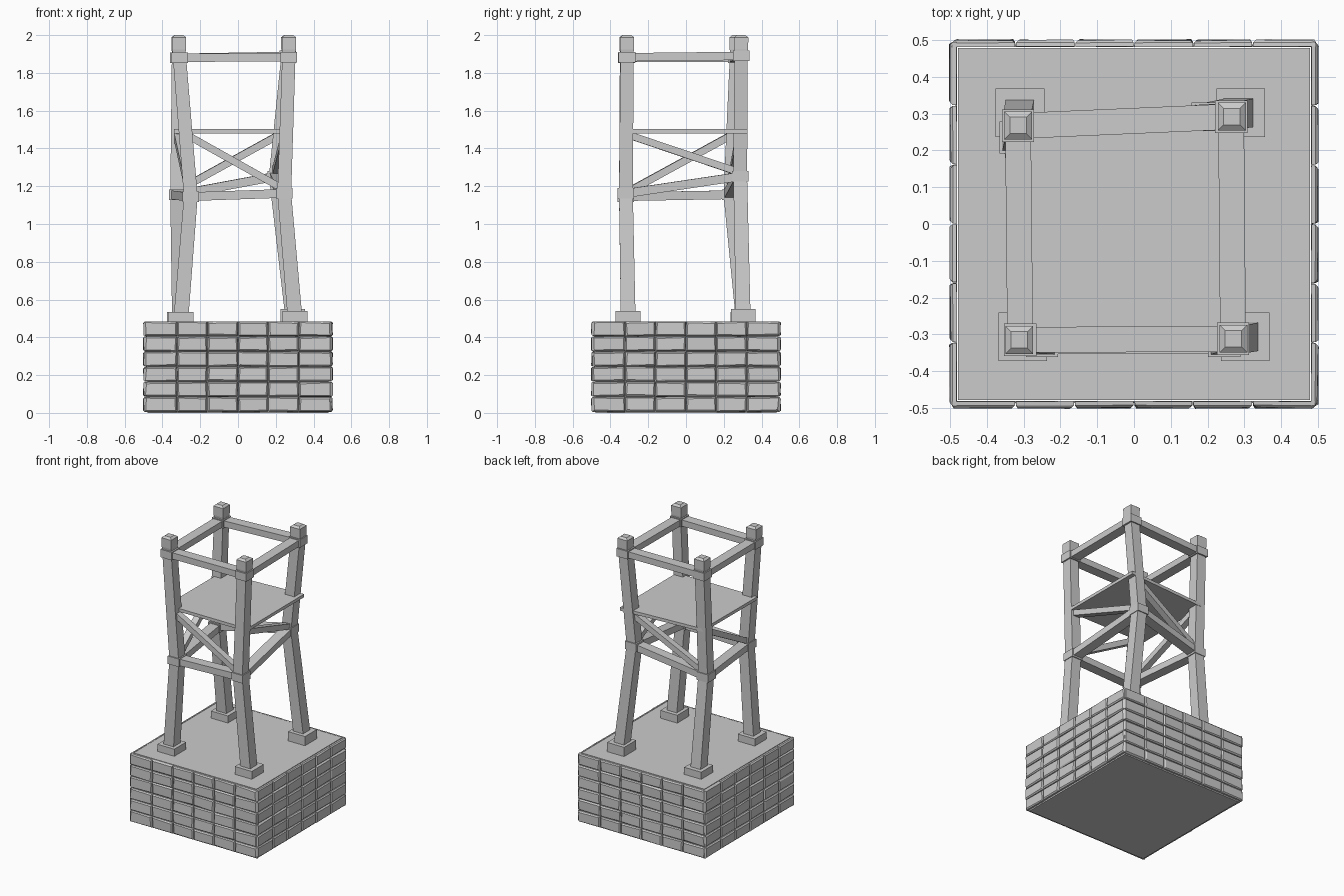
import bpy, random
from math import pi
from mathutils import Vector, Matrix

if "Cube" in bpy.data.objects:
    bpy.data.objects.remove(bpy.data.objects["Cube"])

random.seed(4)


def mesh_object(name, verts, faces):
    me = bpy.data.meshes.new(name)
    me.from_pydata([tuple(v) for v in verts], [], faces)
    ob = bpy.data.objects.new(name, me)
    bpy.context.collection.objects.link(ob)
    return ob


def ring_faces(n, o=0):
    """Faces of a capped stack of n four-sided rings."""
    faces = [(o + 3, o + 2, o + 1, o), tuple(o + 4 * (n - 1) + k for k in range(4))]
    for i in range(n - 1):
        for k in range(4):
            a, b = o + 4 * i + k, o + 4 * i + (k + 1) % 4
            faces.append((a, b, b + 4, a + 4))
    return faces


def square(c, w):
    h = w / 2
    return [Vector((c[0] + sx * h, c[1] + sy * h, c[2]))
            for sx, sy in ((-1, -1), (1, -1), (1, 1), (-1, 1))]


def stack(name, sections):
    """Loft of level squares: (centre, width)."""
    verts = [v for c, w in sections for v in square(c, w)]
    return mesh_object(name, verts, ring_faces(len(sections)))


def bar(name, p, q, width, height):
    """Straight timber between two points."""
    p, q = Vector(p), Vector(q)
    d = (q - p).normalized()
    side = d.cross(Vector((0, 0, 1))).normalized()
    up = side.cross(d)
    verts = [e + side * sx * width / 2 + up * sz * height / 2 for e in (p, q)
             for sx, sz in ((-1, -1), (1, -1), (1, 1), (-1, 1))]
    return mesh_object(name, verts, ring_faces(2))


def lerp_z(a, b, z):
    return a.lerp(b, (z - a.z) / (b.z - a.z))


# Stone base core
stack("base_core", [((0, 0, 0), 0.956), ((0, 0, 0.485), 0.956)])

# Chamfered stone blocks covering the four sides
xs = [-0.496, -0.322, -0.162, 0, 0.16, 0.322, 0.496]
for s, label in enumerate(("front", "right", "back", "left")):
    rot = Matrix.Rotation(s * pi / 2, 4, 'Z')
    verts, faces = [], []
    for row in range(6):
        z0, z1 = 0.005 + row * 0.08, 0.085 + row * 0.08
        for x0, x1 in zip(xs, xs[1:]):
            faces += ring_faces(3, len(verts))
            jit = [(random.uniform(-.003, .003), random.uniform(-.003, .003)) for _ in range(4)]
            for y, inset in ((-0.482, 0.001), (-0.493, 0.002), (-0.5, 0.009)):
                corners = ((x0 + inset, z0 + inset), (x1 - inset, z0 + inset),
                           (x1 - inset, z1 - inset), (x0 + inset, z1 - inset))
                for (x, z), (jx, jz) in zip(corners, jit):
                    k = 0.3 if inset < 0.005 else 1
                    verts.append(rot @ Vector((x + jx * k, y + jx * k * 0.8, z + jz * k)))
    mesh_object("stone_blocks_" + label, verts, faces)

# Leg paths: foot, kink at the lower frame, top
names = ("front_left", "front_right", "back_right", "back_left")
foot = [Vector(v) for v in ((-.302, -.306, .5), (.302, -.306, .5), (.29, .303, .5), (-.31, .302, .5))]
knee = [Vector(v) for v in ((-.25, -.318, 1.145), (.245, -.318, 1.162), (.2, .287, 1.252), (-.322, .235, 1.155))]
top = [Vector(v) for v in ((-.312, -.315, 1.91), (.27, -.312, 1.91), (.266, .292, 1.91), (-.315, .268, 1.91))]
pad_top = (0.535, 0.54, 0.55, 0.535)
rail_z = (1.88, 1.883, 1.89, 1.88)
Z = Vector((0, 0, 1))

rail = [lerp_z(knee[i], top[i], rail_z[i]) for i in range(4)]
for i, n in enumerate(names):
    # Footing pad
    stack("footing_" + n, [((foot[i].x, foot[i].y, .483), .132), ((foot[i].x, foot[i].y, pad_top[i]), .132)])
    # Kinked leg
    stack("leg_" + n, [(foot[i], .078), (knee[i], .073), (top[i], .07)])
    # Head block with chamfered top
    t = top[i]
    stack("post_head_" + n, [(t - Z * .01, .066), (t + Z * .015, .074), (t + Z * .078, .076), (t + Z * .09, .045)])
    # Collars where the rails meet the legs
    for lab, c in (("lower", knee[i]), ("upper", rail[i])):
        stack(f"{lab}_collar_{n}", [(c - Z * .028, .088), (c + Z * .028, .088)])

# Rails and one diagonal brace per side
for i, side in enumerate(("front", "right", "back", "left")):
    j = (i + 1) % 4
    bar("lower_rail_" + side, knee[i], knee[j], 0.07, 0.046)
    bar("upper_rail_" + side, rail[i], rail[j], 0.07, 0.044)
    hi = lerp_z(knee[i], top[i], 1.475)
    lo = lerp_z(knee[j], top[j], knee[j].z + 0.02)
    bar("brace_" + side, hi, lo, 0.045, 0.038)

# Platform board
corners = ((-.338, -.312), (.29, -.312), (.288, .325), (-.335, .285))
mesh_object("platform", [Vector((x, y, z)) for z in (1.48, 1.502) for x, y in corners], ring_faces(2))
